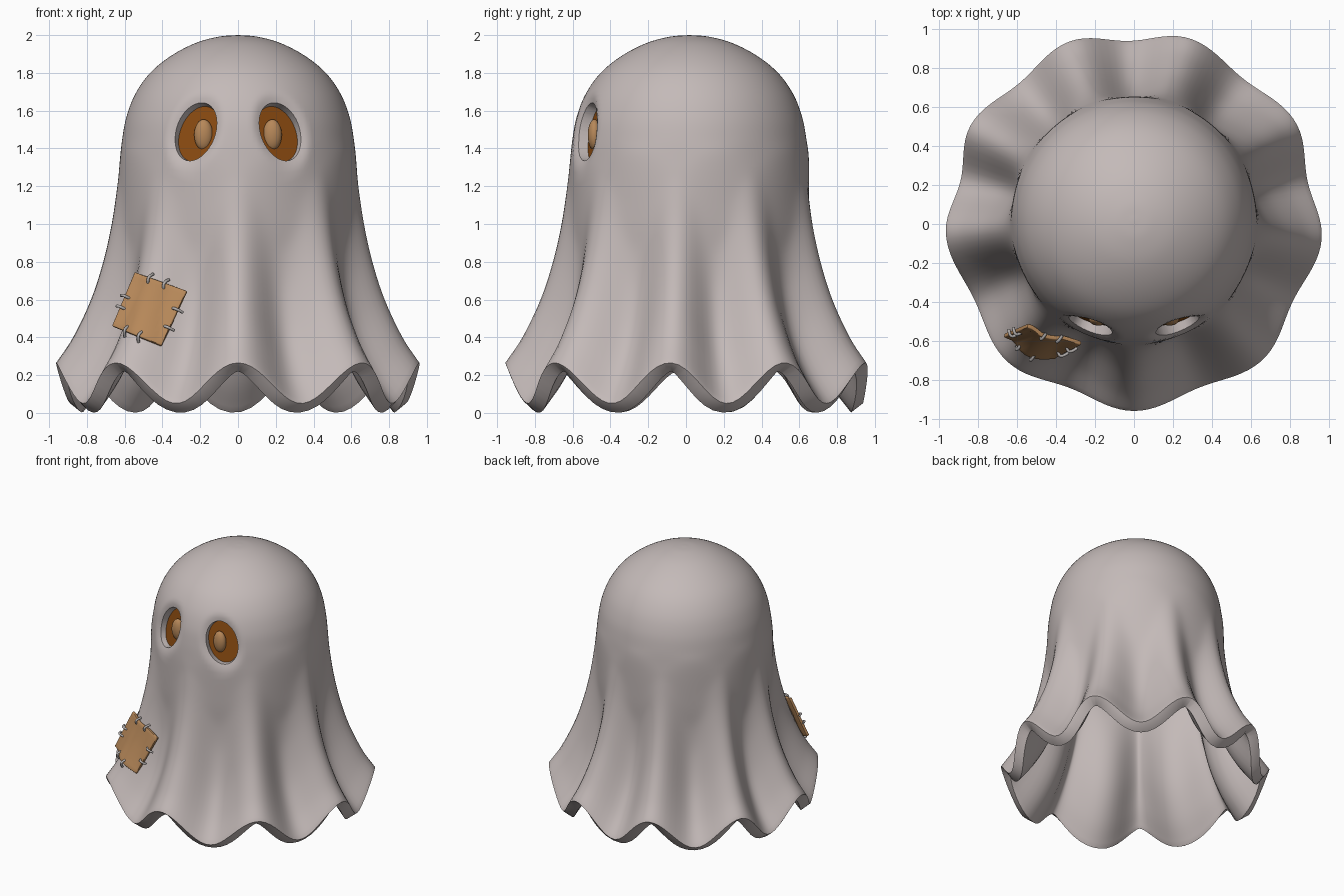
import bpy, bmesh, math
from mathutils import Vector, Matrix
from mathutils.bvhtree import BVHTree

if "Cube" in bpy.data.objects:
    bpy.data.objects.remove(bpy.data.objects["Cube"])


def material(name, color):
    m = bpy.data.materials.new(name)
    m.diffuse_color = (*color, 1)
    m.use_nodes = True
    m.node_tree.nodes["Principled BSDF"].inputs["Base Color"].default_value = m.diffuse_color
    return m


CLOTH = material("grey cloth", (0.55, 0.49, 0.48))
BROWN = material("dark brown", (0.24, 0.065, 0.005))
TAN = material("tan", (0.47, 0.245, 0.1))
THREAD = material("grey thread", (0.48, 0.45, 0.44))


def add(name, bm, mat):
    bmesh.ops.recalc_face_normals(bm, faces=bm.faces)
    me = bpy.data.meshes.new(name)
    bm.to_mesh(me)
    bm.free()
    ob = bpy.data.objects.new(name, me)
    bpy.context.collection.objects.link(ob)
    me.materials.append(mat)
    return ob


def bake(ob):
    """Replace the mesh with its modified version."""
    dg = bpy.context.evaluated_depsgraph_get()
    me = bpy.data.meshes.new_from_object(ob.evaluated_get(dg))
    ob.modifiers.clear()
    ob.data = me


def smooth(ob, angle=45):
    bpy.ops.object.select_all(action='DESELECT')
    ob.select_set(True)
    bpy.context.view_layer.objects.active = ob
    bpy.ops.object.shade_smooth_by_angle(angle=math.radians(angle))


def spline(pts, steps):
    """Catmull-Rom samples through 2D points."""
    p = [Vector(q) for q in pts]
    p = [2 * p[0] - p[1]] + p + [2 * p[-1] - p[-2]]
    out = []
    for i in range(1, len(p) - 2):
        a, b, c, d = p[i - 1:i + 3]
        for k in range(steps):
            t = k / steps
            out.append(0.5 * (2 * b + (c - a) * t + (2 * a - 5 * b + 4 * c - d) * t * t
                              + (3 * b - a - 3 * c + d) * t ** 3))
    return out + [p[-2]]


# Eye frames: x across, y up the slanted eye, z out of the cloth
def eye_frame(s):
    n = Vector((s * 0.34, -0.90, 0.22)).normalized()
    up = Vector((-s * 0.32, 0, 1))
    up = (up - n * up.dot(n)).normalized()
    m = Matrix((up.cross(n), up, n)).transposed().to_4x4()
    m.translation = (s * 0.235, -0.548, 1.495)
    return m


EYES = {"left": eye_frame(-1), "right": eye_frame(1)}
EW, EH = 0.106, 0.15

# Cloth body: profile through a fold crest and through a fold valley, (radius, height)
dome = [(0.64, 1.2), (0.627, 1.32), (0.613, 1.45), (0.59, 1.57), (0.543, 1.69),
        (0.465, 1.8), (0.355, 1.89), (0.225, 1.958), (0.1, 1.992), (0, 2.0)]
crest = [(0.965, 0.265), (0.875, 0.4), (0.78, 0.6), (0.715, 0.8), (0.67, 1.0)] + dome
valley = [(0.91, 0.05), (0.79, 0.21), (0.695, 0.4), (0.638, 0.62), (0.618, 0.83), (0.624, 1.03)] + dome[1:]
crest, valley = spline(crest, 5), spline(valley, 5)

# Directions of the fold crests, in degrees
FOLDS = [-90, -47, -6, 31, 73, 110, 150, 184, 228, 270]
SEG = 162


def fold_weight(deg):
    for a, b in zip(FOLDS, FOLDS[1:]):
        if a <= deg <= b:
            return 0.5 + 0.5 * math.cos(2 * math.pi * (deg - a) / (b - a))


bm = bmesh.new()
rings = []
for c, v in zip(crest[:-1], valley[:-1]):
    ring = []
    for i in range(SEG):
        deg = 360 * i / SEG - 90
        a = math.radians(deg)
        r, z = v.lerp(c, fold_weight(deg))
        p = Vector((r * math.cos(a), 1.01 * r * math.sin(a) + 0.018, z))
        for m in EYES.values():      # soft dent around each eye
            q = m.inverted() @ p
            d = math.hypot(q.x / EW, q.y / EH)
            if q.z > -0.3 and d < 1.5:
                t = min(1, (1.5 - d) / 0.7)
                p -= m.col[2].to_3d() * 0.03 * t * t * (3 - 2 * t)
        ring.append(bm.verts.new(p))
    rings.append(ring)
for lo, hi in zip(rings, rings[1:]):
    for i in range(SEG):
        j = (i + 1) % SEG
        bm.faces.new((lo[i], lo[j], hi[j], hi[i]))
tip = bm.verts.new((0, 0.018, 2))
for i in range(SEG):
    bm.faces.new((rings[-1][i], rings[-1][(i + 1) % SEG], tip))
body = add("cloth_body", bm, CLOTH)
sol = body.modifiers.new("thickness", 'SOLIDIFY')
sol.thickness, sol.offset = 0.08, -1
bev = body.modifiers.new("hem", 'BEVEL')
bev.width, bev.segments = 0.016, 3
bev.limit_method, bev.angle_limit = 'ANGLE', math.radians(55)

# Eye holes, eye plates and pupils
for side, m in EYES.items():
    bm = bmesh.new()
    bmesh.ops.create_cone(bm, cap_ends=True, segments=48, radius1=0.9, radius2=1.2, depth=0.3,
                          matrix=m @ Matrix.Translation((0, 0, -0.05)) @ Matrix.Diagonal((EW, EH, 1, 1)))
    cutter = add(side + "_eye_cutter", bm, CLOTH)
    cutter.hide_render = True
    cut = body.modifiers.new(side, 'BOOLEAN')
    cut.operation, cut.solver, cut.object = 'DIFFERENCE', 'EXACT', cutter

    bm = bmesh.new()
    bmesh.ops.create_cone(bm, cap_ends=True, segments=48, radius1=1.06, radius2=1.06, depth=0.008,
                          matrix=m @ Matrix.Translation((0, 0, -0.086)) @ Matrix.Diagonal((EW, EH, 1, 1)))
    smooth(add(side + "_eye_plate", bm, BROWN))

    s = 1 if side == "right" else -1
    bm = bmesh.new()
    bmesh.ops.create_uvsphere(bm, u_segments=24, v_segments=16, radius=1,
                              matrix=Matrix.Translation((s * 0.182, -0.485, 1.472))
                              @ Matrix.Diagonal((0.05, 0.035, 0.082, 1)))
    smooth(add(side + "_pupil", bm, TAN))
bake(body)
smooth(body)
for side in EYES:
    bpy.data.objects.remove(bpy.data.objects[side + "_eye_cutter"])

# Patch: a slanted square laid over the cloth
tree = BVHTree.FromPolygons([v.co for v in body.data.vertices], [p.vertices for p in body.data.polygons])
TL, TR = Vector((-0.54, -0.51, 0.74)), Vector((-0.265, -0.60, 0.64))
BL, BR = Vector((-0.66, -0.56, 0.455)), Vector((-0.40, -0.67, 0.35))


def on_cloth(u, v, lift=0.012):
    p = BL.lerp(BR, u).lerp(TL.lerp(TR, u), v)
    hit = tree.ray_cast(Vector((p.x, -2, p.z)), Vector((0, 1, 0)))[0]
    if hit:
        p.y = min(p.y, hit.y)
    return p + Vector((-0.4, -0.8, 0.3)) * lift


N = 12
bm = bmesh.new()
grid = [[bm.verts.new(on_cloth(i / N, j / N)) for i in range(N + 1)] for j in range(N + 1)]
for j in range(N):
    for i in range(N):
        bm.faces.new((grid[j][i], grid[j][i + 1], grid[j + 1][i + 1], grid[j + 1][i]))
patch = add("patch", bm, TAN)
sol = patch.modifiers.new("thickness", 'SOLIDIFY')
sol.thickness, sol.offset = 0.022, 0
bev = patch.modifiers.new("edge", 'BEVEL')
bev.width, bev.segments, bev.limit_method = 0.005, 2, 'ANGLE'
bev.angle_limit = math.radians(50)
bake(patch)
smooth(patch)

# Stitches: thread loops arching over the patch edges
out = Vector((-0.4, -0.85, 0.3)).normalized()
marks = [(0.3, 1, 0, 1), (0.6, 1, 0, 1), (1, 0.32, 1, 0), (1, 0.65, 1, 0),
         (0.28, 0, 0, -1), (0.56, 0, 0, -1), (0, 0.35, -1, 0), (0, 0.55, -1, 0)]
for k, (u, v, du, dv) in enumerate(marks):
    cu = bpy.data.curves.new("stitch", 'CURVE')
    cu.dimensions, cu.bevel_depth, cu.bevel_resolution, cu.use_fill_caps = '3D', 0.008, 2, True
    sp = cu.splines.new('POLY')
    sp.points.add(8)
    for i in range(9):
        t = i / 8
        e = -0.12 + 0.2 * t
        p = on_cloth(u + du * e, v + dv * e, 0.005) + out * 0.03 * math.sin(math.pi * t)
        sp.points[i].co = (*p, 1)
    ob = bpy.data.objects.new("stitch_curve", cu)
    bpy.context.collection.objects.link(ob)
    me = bpy.data.meshes.new_from_object(ob.evaluated_get(bpy.context.evaluated_depsgraph_get()))
    bpy.data.objects.remove(ob)
    ob = bpy.data.objects.new(f"stitch_{k + 1}", me)
    bpy.context.collection.objects.link(ob)
    me.materials.clear()
    me.materials.append(THREAD)
    smooth(ob, 60)
